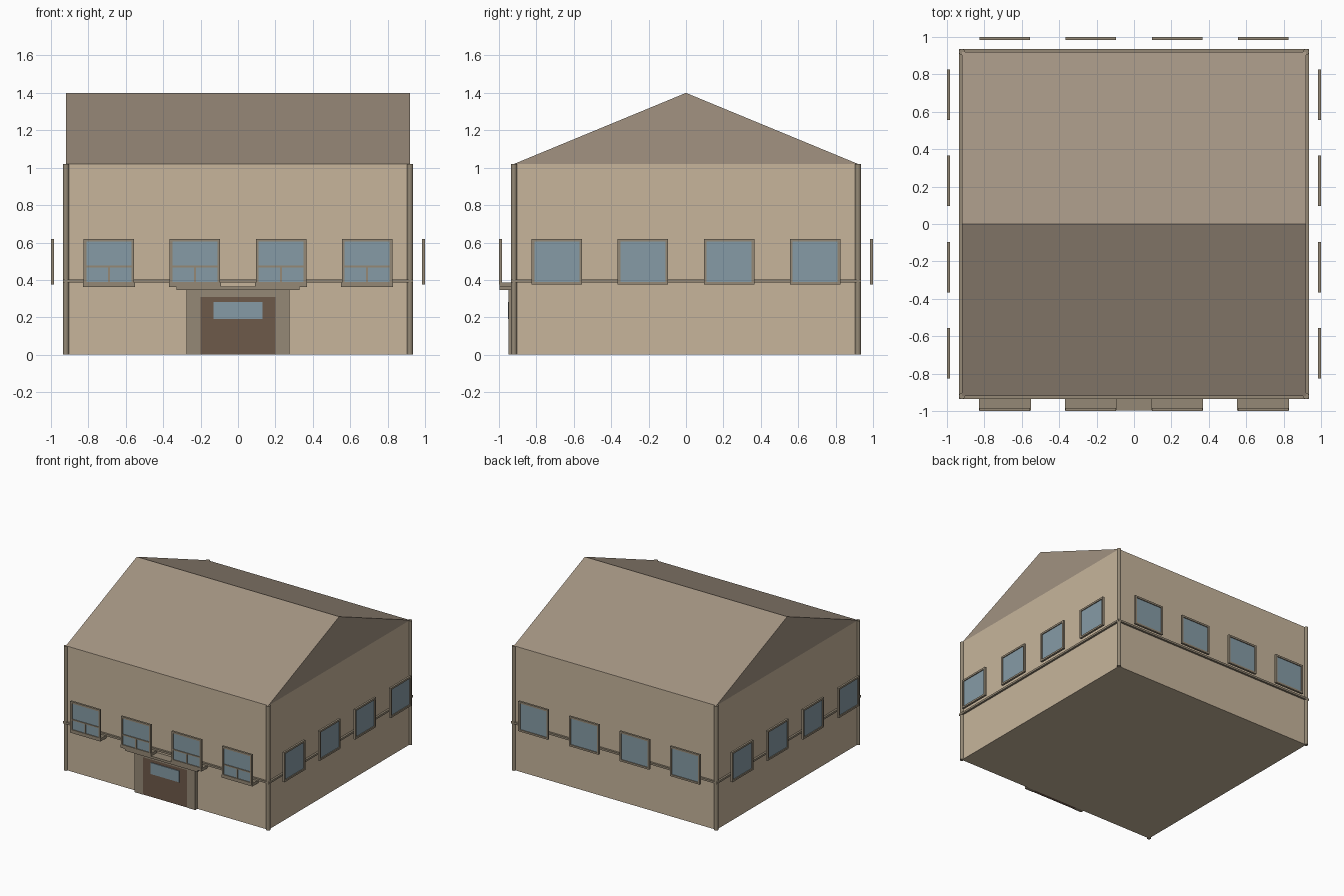
import bpy, bmesh
from math import pi
from mathutils import Matrix, Vector

if "Cube" in bpy.data.objects:
    bpy.data.objects.remove(bpy.data.objects["Cube"])


def material(name, r, g, b):
    m = bpy.data.materials.new(name)
    m.diffuse_color = (r, g, b, 1)
    m.use_nodes = True
    m.node_tree.nodes["Principled BSDF"].inputs["Base Color"].default_value = m.diffuse_color
    return m


WALL = material("wall_paint", 0.57, 0.46, 0.33)
ROOF = material("roof_tile", 0.36, 0.29, 0.22)
TRIM = material("trim_stone", 0.30, 0.25, 0.18)
DOOR = material("door_wood", 0.155, 0.10, 0.068)
GLASS = material("window_glass", 0.24, 0.33, 0.38)


def finish(name, bm, mat):
    bmesh.ops.recalc_face_normals(bm, faces=bm.faces)
    me = bpy.data.meshes.new(name)
    bm.to_mesh(me)
    bm.free()
    ob = bpy.data.objects.new(name, me)
    bpy.context.collection.objects.link(ob)
    me.materials.append(mat)
    return ob


def boxes(name, mat, *spans, turn=0):
    """Each span is (x0, x1, y0, y1, z0, z1); turn rotates about z."""
    bm = bmesh.new()
    for x0, x1, y0, y1, z0, z1 in spans:
        centre = Vector((x0 + x1, y0 + y1, z0 + z1)) / 2
        size = Matrix.Diagonal((x1 - x0, y1 - y0, z1 - z0, 1))
        bmesh.ops.create_cube(bm, size=1, matrix=Matrix.Translation(centre) @ size)
    bm.transform(Matrix.Rotation(turn, 4, 'Z'))
    return finish(name, bm, mat)


# Walls
W, EAVE, RIDGE = 0.92, 1.02, 1.40
boxes("walls", WALL, (-W, W, -W, W, 0, EAVE))

# Gable roof
bm = bmesh.new()
gable = bm.faces.new([bm.verts.new(p) for p in
                      ((-W, -W, EAVE), (-W, W, EAVE), (-W, 0, RIDGE))])
ext = bmesh.ops.extrude_face_region(bm, geom=[gable], use_keep_orig=True)
bmesh.ops.translate(bm, vec=(2 * W, 0, 0),
                    verts=[v for v in ext["geom"] if isinstance(v, bmesh.types.BMVert)])
finish("roof", bm, ROOF)

# Round corner posts
bm = bmesh.new()
for sx in (-1, 1):
    for sy in (-1, 1):
        bmesh.ops.create_cone(bm, cap_ends=True, segments=12, radius1=0.016, radius2=0.016,
                              depth=EAVE, matrix=Matrix.Translation((sx * W, sy * W, EAVE / 2)))
finish("corner_posts", bm, TRIM)

# Belt course around the walls
B = 0.936
for side in range(4):
    boxes(f"belt_course_{side}", TRIM, (-B, B, -B, -W, 0.385, 0.401), turn=side * pi / 2)

# Windows standing off every wall; the front ones get glazing bars and sills
HW, F = 0.135, 0.015
for side in range(4):
    turn = side * pi / 2
    for i, c in enumerate((-0.69, -0.23, 0.23, 0.69)):
        a, b, z0, z1 = c - HW, c + HW, 0.375, 0.62
        y0, y1 = -1.0, -0.983
        bars = [(a, a + F, y0, y1, z0, z1), (b - F, b, y0, y1, z0, z1),
                (a + F, b - F, y0, y1, z0, z0 + F), (a + F, b - F, y0, y1, z1 - F, z1)]
        if side == 0:
            bars += [(a + F, b - F, -0.999, y1, 0.466, 0.476),
                     (c - 0.005, c + 0.005, -0.999, y1, z0 + F, 0.466)]
            boxes(f"window_sill_{i}", TRIM, (c - 0.139, c + 0.139, -0.998, -W, 0.361, 0.386))
        boxes(f"window_frame_{side}_{i}", TRIM, *bars, turn=turn)
        boxes(f"window_pane_{side}_{i}", GLASS,
              (a + F, b - F, -0.993, -0.986, z0 + F, z1 - F), turn=turn)

# Entrance: surround, door, light and canopy
boxes("door_surround", TRIM, (-0.275, -0.2, -0.948, -W, 0, 0.345),
      (0.2, 0.275, -0.948, -W, 0, 0.345), (-0.2, 0.2, -0.948, -W, 0.308, 0.345))
boxes("door", DOOR, (-0.2, 0.2, -0.945, -W, 0, 0.308))
boxes("door_light", GLASS, (-0.13, 0.13, -0.951, -0.94, 0.19, 0.283))
boxes("door_canopy", TRIM, (-0.33, 0.33, -0.996, -W, 0.345, 0.364))
